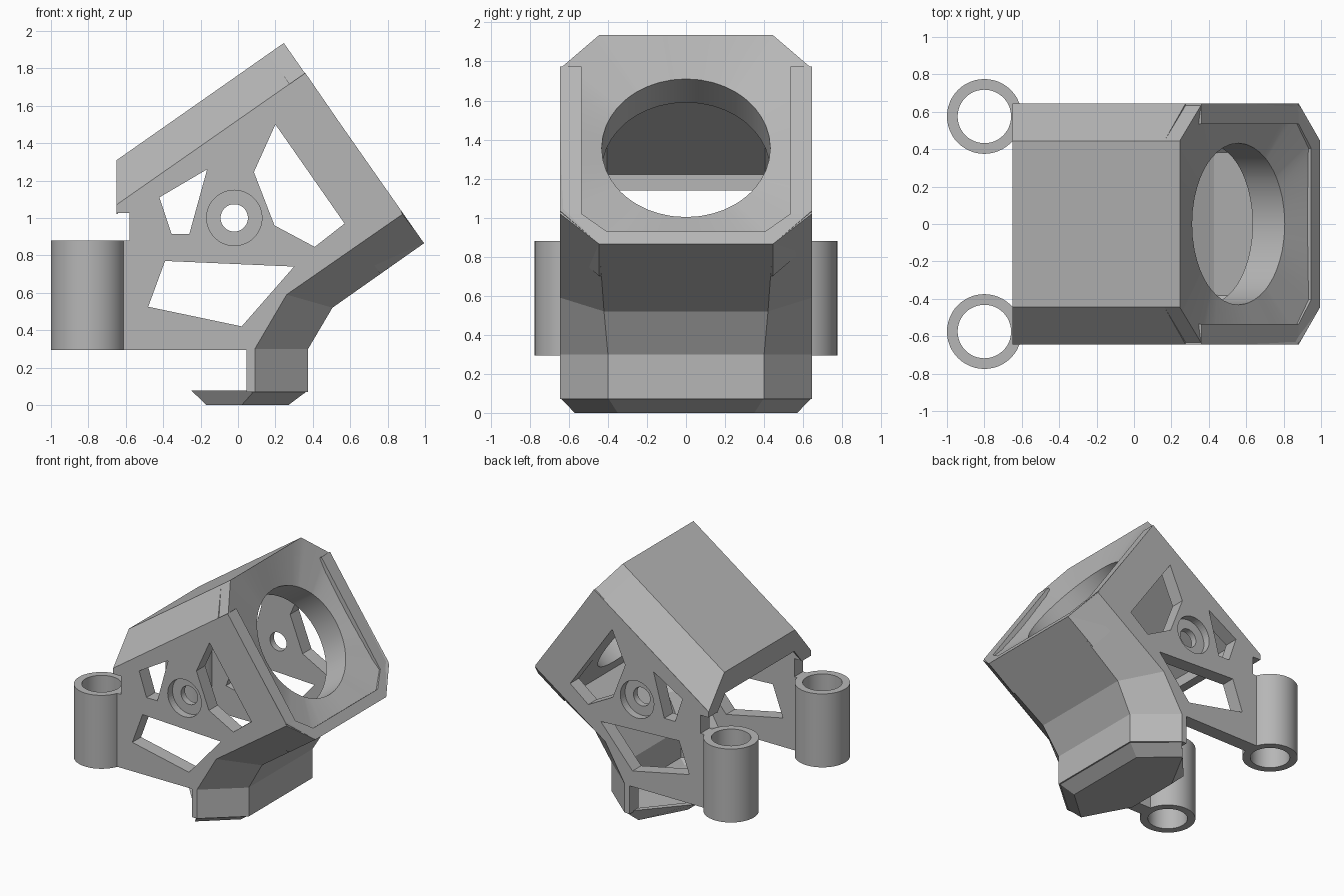
import bpy, bmesh, math
from mathutils import Vector

cube = bpy.data.objects.get("Cube")
if cube:
    bpy.data.objects.remove(cube, do_unlink=True)

grey = bpy.data.materials.new("plain_grey")
grey.use_nodes = True
grey.diffuse_color = (0.47, 0.47, 0.47, 1)
grey.node_tree.nodes["Principled BSDF"].inputs["Base Color"].default_value = grey.diffuse_color

W = 0.645        # half width
F = 0.445        # half width of the flat between the chamfers
T = 0.11         # wall thickness
CUT = 0.197      # chamfer height
SIZE = 1.307     # slanted face length
DEPTH = 0.285    # front panel depth
ORIGIN = Vector((0.245, 0, 1.935))
TILT = math.radians(35)
AXIS = Vector((math.cos(TILT), 0, math.sin(TILT)))
DOWN = Vector((math.sin(TILT), 0, -math.cos(TILT)))


def loft(name, rings, loop=False, smooth=False):
    """Skin equal rings of points; close into a loop or cap both ends."""
    bm = bmesh.new()
    rows = [[bm.verts.new(p) for p in ring] for ring in rings]
    pairs = list(zip(rows, rows[1:]))
    if loop:
        pairs.append((rows[-1], rows[0]))
    else:
        bm.faces.new(rows[0])
        bm.faces.new(rows[-1])
    for a, b in pairs:
        for i in range(len(a)):
            j = (i + 1) % len(a)
            bm.faces.new((a[i], a[j], b[j], b[i]))
    bmesh.ops.recalc_face_normals(bm, faces=bm.faces)
    mesh = bpy.data.meshes.new(name)
    bm.to_mesh(mesh)
    bm.free()
    mesh.materials.append(grey)
    obj = bpy.data.objects.new(name, mesh)
    bpy.context.collection.objects.link(obj)
    if smooth:
        bpy.ops.object.select_all(action='DESELECT')
        bpy.context.view_layer.objects.active = obj
        obj.select_set(True)
        bpy.ops.object.shade_smooth_by_angle(angle=math.radians(30))
    return obj


def prism(name, outline, y0, y1):
    return loft(name, [[(x, y, z) for x, z in outline] for y in (y0, y1)])


def circle(r, n=48):
    return [(r * math.cos(math.tau * i / n), r * math.sin(math.tau * i / n)) for i in range(n)]


def cut(obj, cutter):
    mod = obj.modifiers.new("cut", 'BOOLEAN')
    mod.operation = 'DIFFERENCE'
    mod.solver = 'EXACT'
    mod.object = cutter
    bpy.ops.object.select_all(action='DESELECT')
    bpy.context.view_layer.objects.active = obj
    obj.select_set(True)
    bpy.ops.object.modifier_apply(modifier=mod.name)
    bpy.data.objects.remove(cutter, do_unlink=True)


def slanted(y, w, depth):
    """Point on the slanted face plane, pushed back along its axis."""
    return ORIGIN + DOWN * w + Vector((0, y, 0)) - AXIS * depth


# Front panel: chamfered square dished into a round opening
half = SIZE / 2
corners = [(W, F), (F, half), (-F, half), (-W, F), (-W, -F), (-F, -half), (F, -half), (W, -F)]
octagon = []
for k, a in enumerate(corners):
    b = corners[(k + 1) % 8]
    octagon += [(a[0] + (b[0] - a[0]) * i / 8, a[1] + (b[1] - a[1]) * i / 8) for i in range(8)]
opening = [Vector(p).normalized() * 0.432 for p in octagon]
loft("front_panel", [[slanted(y, half + w, depth) for y, w in ring] for ring, depth in
     ((octagon, 0), (opening, 0.075), (opening, DEPTH), (octagon, DEPTH))], loop=True, smooth=True)

# Roof with chamfered edges, trimmed upright at the rear
right_half = [(W, CUT), (F, 0)]
inner_half = [(F - 0.04, T), (W - T, CUT + 0.04)]
section = right_half + [(-y, w) for y, w in reversed(right_half)]
section += [(-y, w) for y, w in reversed(inner_half)] + inner_half
front = [slanted(y, w, 0.1) for y, w in section]
rear = [p - AXIS * ((p.x + 0.65) / AXIS.x) for p in front]
loft("roof", [front, rear])
prism("roof_rear_lip", [(-0.65, 1.14), (-0.58, 1.14), (-0.58, 1.22), (-0.65, 1.22)], -0.5, 0.5)

# Side plates with polygon windows and a counterbored hole
plate = [(-0.65, 1.07), (0.36, 1.775), (0.88, 1.02), (0.26, 0.59), (0.09, 0.30), (0.09, 0.07),
         (0.045, 0.07), (0.045, 0.295), (-0.62, 0.295), (-0.62, 0.88), (-0.58, 0.88),
         (-0.58, 1.025), (-0.65, 1.025)]
windows = [
    [(-0.42, 1.11), (-0.165, 1.26), (-0.26, 0.915), (-0.355, 0.915)],
    [(0.2, 1.5), (0.57, 0.97), (0.41, 0.845), (0.195, 0.96), (0.085, 1.245)],
    [(-0.39, 0.77), (0.3, 0.74), (0.02, 0.42), (-0.48, 0.525)],
    [(x - 0.02, z + 1.0) for x, z in circle(0.073)],
]
recess = [(x - 0.02, z + 1.0) for x, z in circle(0.148)]
for side, label in ((1, "left"), (-1, "right")):
    wall = prism(label + "_side_plate", plate, side * (W - T), side * W)
    for window in windows:
        cut(wall, prism("cutter", window, side * 0.4, side * 0.8))
    cut(wall, prism("cutter", recess, side * (W - 0.06), side * 0.8))

    # Upright mounting tube
    rings = [[(x - 0.8, y + side * 0.575, z) for x, y in circle(r)]
             for r, z in ((0.2, 0.295), (0.2, 0.88), (0.143, 0.88), (0.143, 0.295))]
    loft(label + "_mounting_tube", rings, loop=True, smooth=True)

# Duct wall: slopes down from the front panel and turns upright
stations = [((0.88, 1.02), (0.995, 0.865), F), ((0.26, 0.59), (0.505, 0.52), 0.42),
            ((0.09, 0.30), (0.375, 0.30), 0.4), ((0.09, 0.07), (0.375, 0.07), 0.4)]
rings = []
for edge, base, flat in stations:
    e, b = Vector(edge), Vector(base)
    i = b + (e - b).normalized() * 0.08
    half_ring = [(e, W), (b, flat)]
    inner = [(i, flat - 0.04), (e, W - T)]
    ring = half_ring + [(p, -y) for p, y in reversed(half_ring)]
    ring += [(p, -y) for p, y in reversed(inner)] + inner
    rings.append([(p.x, y, p.y) for p, y in ring])
loft("duct_wall", rings)


# Outlet scoop: shallow tapered tray under the duct
def tray_ring(points, z):
    return [(x, y, z) for x, y in points] + [(x, -y, z) for x, y in reversed(points)]


loft("outlet_scoop", [
    tray_ring([(0.27, 0.35), (0.02, 0.57), (-0.17, 0.22)], 0),
    tray_ring([(0.375, 0.4), (0.09, W), (-0.25, 0.26)], 0.078),
    tray_ring([(0.32, 0.37), (0.08, 0.58), (-0.21, 0.24)], 0.078),
    tray_ring([(0.25, 0.34), (0.02, 0.53), (-0.15, 0.21)], 0.03)])
